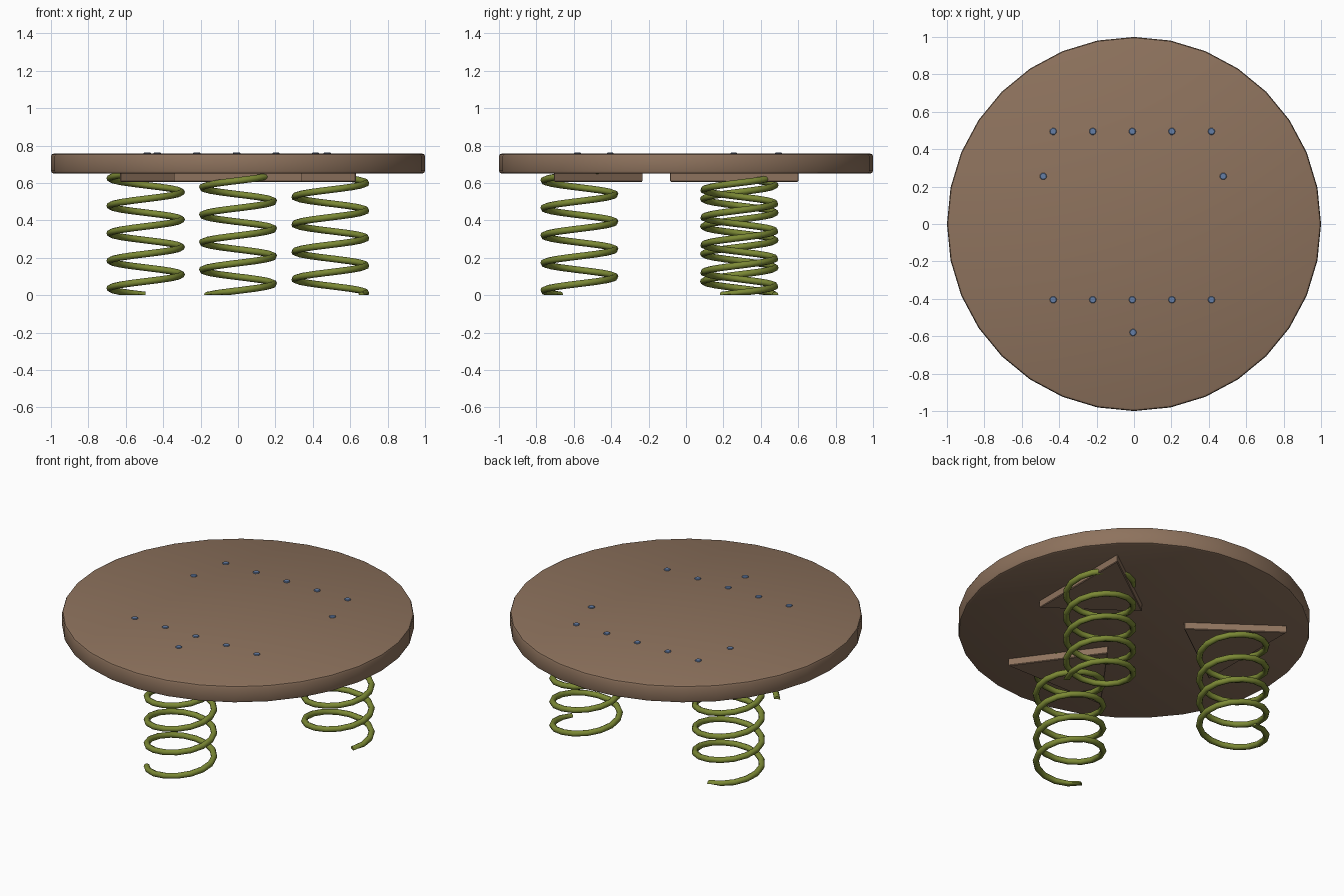
import bpy, bmesh
from math import cos, sin, pi, radians
from mathutils import Vector, Matrix

cube = bpy.data.objects.get("Cube")
if cube:
    bpy.data.objects.remove(cube, do_unlink=True)


def material(name, rgb):
    mat = bpy.data.materials.new(name)
    mat.use_nodes = True
    mat.diffuse_color = (*rgb, 1)
    mat.node_tree.nodes["Principled BSDF"].inputs["Base Color"].default_value = (*rgb, 1)
    return mat


wood = material("brown wood", (0.27, 0.17, 0.11))
green = material("olive metal", (0.20, 0.25, 0.035))
blue = material("blue steel", (0.13, 0.21, 0.38))


def finish(name, bm, mat, angle=35):
    bmesh.ops.recalc_face_normals(bm, faces=bm.faces)
    mesh = bpy.data.meshes.new(name)
    bm.to_mesh(mesh)
    bm.free()
    mesh.materials.append(mat)
    obj = bpy.data.objects.new(name, mesh)
    bpy.context.collection.objects.link(obj)
    bpy.ops.object.select_all(action='DESELECT')
    obj.select_set(True)
    bpy.context.view_layer.objects.active = obj
    bpy.ops.object.shade_smooth_by_angle(angle=radians(angle))
    return obj


def prism(name, outline, z0, z1, mat, bevel, segments=1):
    """Extrude a flat outline upward and round its edges."""
    bm = bmesh.new()
    face = bm.faces.new([bm.verts.new((x, y, z0)) for x, y in outline])
    top = bmesh.ops.extrude_face_region(bm, geom=[face])["geom"]
    bmesh.ops.translate(bm, vec=(0, 0, z1 - z0),
                        verts=[v for v in top if isinstance(v, bmesh.types.BMVert)])
    bmesh.ops.recalc_face_normals(bm, faces=bm.faces)
    edges = [e for e in bm.edges if e.calc_face_angle(0) > radians(40)]
    bmesh.ops.bevel(bm, geom=edges, offset=bevel, segments=segments,
                    profile=0.5, affect='EDGES')
    return finish(name, bm, mat)


def circle(radius, sides, cx=0, cy=0):
    return [(cx + radius * cos(2 * pi * i / sides), cy + radius * sin(2 * pi * i / sides))
            for i in range(sides)]


def spring(name, centre, start, turns=4.5, radius=0.192, wire=0.018,
           pitch=0.147, steps=16, sides=8):
    """Sweep a round wire up a helix, with its foot ground flat on the floor."""
    bm = bmesh.new()
    rings = []
    for i in range(int(turns * steps) + 1):
        a = start + 2 * pi * i / steps
        out = Vector((cos(a), sin(a), 0))
        mid = Vector((*centre, pitch * i / steps)) + out * radius
        ring = []
        for k in range(sides):
            b = 2 * pi * k / sides
            p = mid + out * (wire * cos(b)) + Vector((0, 0, wire * sin(b)))
            p.z = max(p.z, 0)
            ring.append(bm.verts.new(p))
        rings.append(ring)
    for lower, upper in zip(rings, rings[1:]):
        for k in range(sides):
            n = (k + 1) % sides
            bm.faces.new((lower[k], lower[n], upper[n], upper[k]))
    bm.faces.new(rings[0])
    bm.faces.new(rings[-1])
    return finish(name, bm, green, 50)


# Round table top
prism("table_top", circle(1, 32), 0.65, 0.757, wood, 0.015, 2)

# Triangular mounting plates, each with its point toward the middle
half, depth = 0.345, 0.475
triangle = [(-half, 0), (half, 0), (0, depth)]
plates = {"front": ((0, -0.705), 0), "left": ((0.63, 0.258), 90), "right": ((-0.63, 0.258), -90)}
for side, (base, turn) in plates.items():
    rot = Matrix.Rotation(radians(turn), 2)
    outline = [tuple(rot @ Vector(p) + Vector(base)) for p in triangle]
    prism(side + "_mounting_plate", outline, 0.606, 0.66, wood, 0.004)

# Three spring legs, spaced evenly around the middle
for side, deg in (("front", 270), ("left", 30), ("right", 150)):
    a = radians(deg)
    spring(side + "_spring_leg", (0.57 * cos(a), 0.57 * sin(a)), a - pi / 3)

# Nail heads: two rows of five, and one above each plate
spots = [(-0.009 + 0.2115 * i, y) for y in (0.495, -0.405) for i in range(-2, 3)]
spots += [(-0.485, 0.255), (0.477, 0.255), (-0.005, -0.58)]
for i, (x, y) in enumerate(spots):
    prism(f"nail_head_{i + 1}", circle(0.019, 10, x, y), 0.74, 0.762, blue, 0.003)
